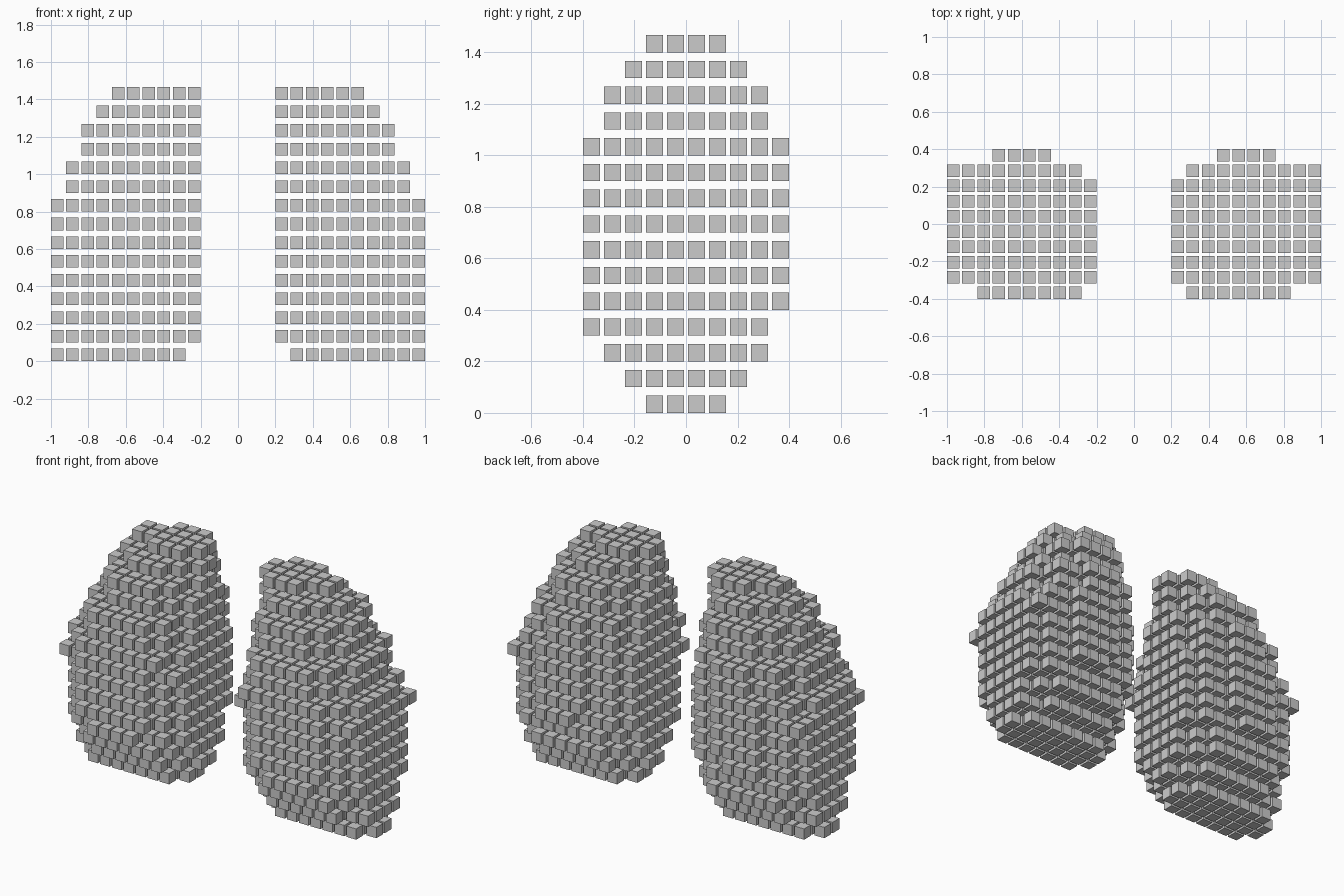
import bpy, bmesh
from mathutils import Matrix

if "Cube" in bpy.data.objects:
    bpy.data.objects.remove(bpy.data.objects["Cube"])

CUBE = 0.067      # edge length of each block
STEP = 0.0815     # horizontal spacing
RISE = 0.1        # layer spacing

# One rounded section per layer, bottom to top, in grid cells:
# (centre column, half width, half depth, forward shift)
LAYERS = [
    (4.0, 4.5, 2.0, 0), (4.3, 4.9, 2.9, 0), (4.4, 5.0, 3.9, 0),
    (4.4, 5.1, 4.5, .15), (4.4, 5.2, 4.75, .15), (4.4, 5.3, 4.85, .15),
    (4.4, 5.3, 4.85, .15), (4.4, 5.8, 4.85, .15), (4.7, 5.02, 5.0, .3),
    (4.95, 4.3, 4.75, .15), (5.0, 4.2, 4.75, .15), (5.5, 3.75, 3.9, 0),
    (5.5, 3.6, 3.75, 0), (6.0, 3.15, 2.75, 0), (7.0, 3.12, 1.75, 0),
]


def inside(col, row, layer):
    """Superellipse test; columns count from the outer edge inward."""
    cx, a, b, shift = layer
    return (abs(col - cx) / a) ** 2.5 + (abs(row + shift) / b) ** 2.5 <= 1


def build_lobe(name, side):
    bm = bmesh.new()
    for k, layer in enumerate(LAYERS):
        for col in range(9 if k == 0 else 10):
            for j in range(10):
                row = j - 4.5
                if inside(col, row, layer):
                    pos = (side * (1 - CUBE / 2 - col * STEP),
                           row * STEP, CUBE / 2 + k * RISE)
                    bmesh.ops.create_cube(bm, size=CUBE,
                                          matrix=Matrix.Translation(pos))
    mesh = bpy.data.meshes.new(name)
    bm.to_mesh(mesh)
    bm.free()
    bpy.context.collection.objects.link(bpy.data.objects.new(name, mesh))


# Mirrored pair of block-built lobes
build_lobe("left_lung_blocks", -1)
build_lobe("right_lung_blocks", 1)
